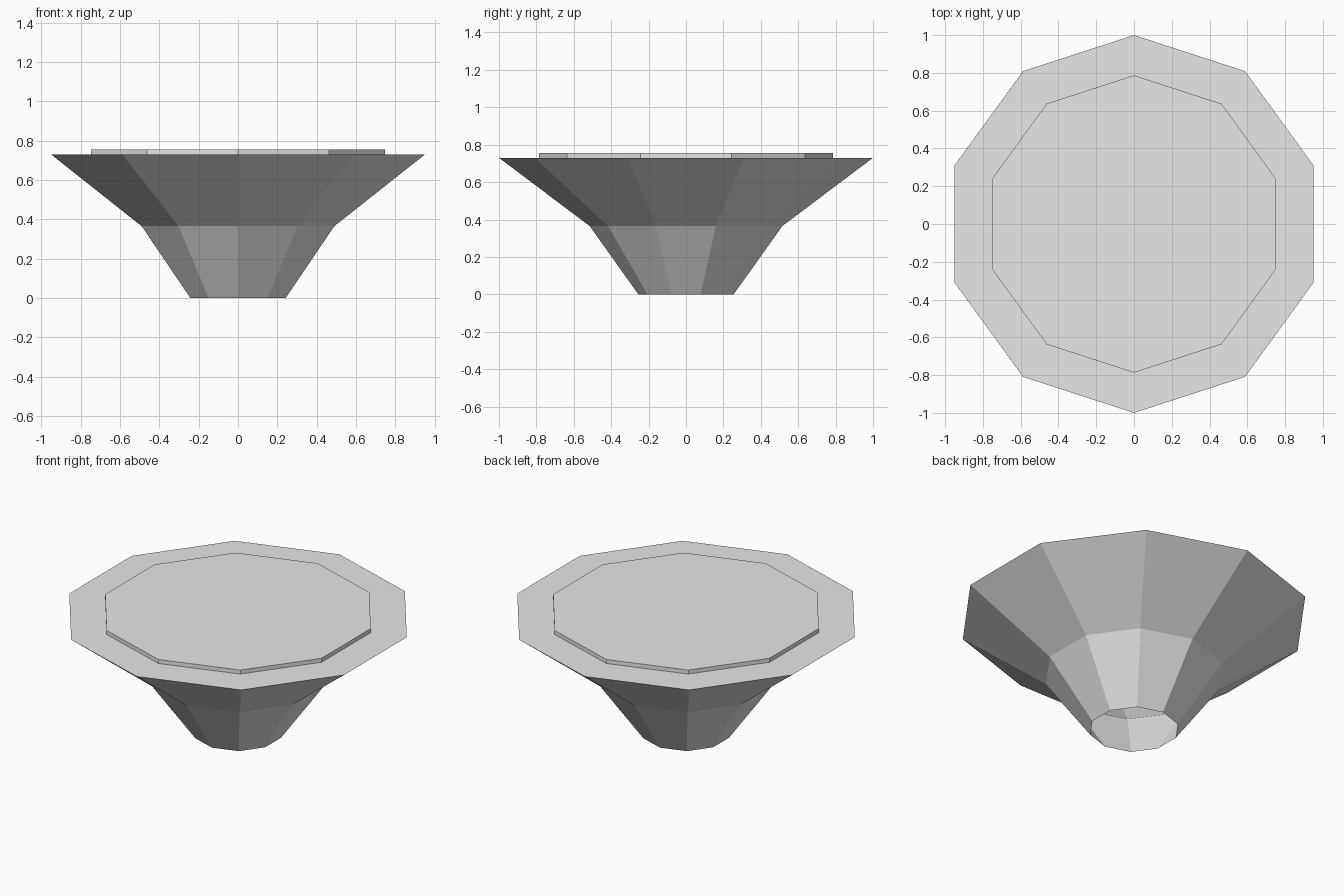
import bpy
import bmesh
from math import cos, sin, pi

SIDES = 10

cube = bpy.data.objects.get("Cube")
if cube:
    bpy.data.objects.remove(cube, do_unlink=True)

grey = bpy.data.materials.new("light grey")
grey.use_nodes = True
colour = (0.8, 0.8, 0.8, 1)
grey.diffuse_color = colour
grey.node_tree.nodes["Principled BSDF"].inputs["Base Color"].default_value = colour


def lathe(name, profile):
    """Turn (radius, height) pairs into a ten-sided shell, capped at the last ring."""
    bm = bmesh.new()
    rings = []
    for radius, z in profile:
        angles = [pi / 2 + 2 * pi * i / SIDES for i in range(SIDES)]
        rings.append([bm.verts.new((radius * cos(a), radius * sin(a), z)) for a in angles])
    for low, high in zip(rings, rings[1:]):
        for i in range(SIDES):
            j = (i + 1) % SIDES
            bm.faces.new((low[i], low[j], high[j], high[i]))
    bm.faces.new(rings[-1])
    mesh = bpy.data.meshes.new(name)
    bm.to_mesh(mesh)
    bm.free()
    mesh.materials.append(grey)
    obj = bpy.data.objects.new(name, mesh)
    bpy.context.collection.objects.link(obj)
    return obj


# Flared bowl, open at the foot, with a flat rim stepping up to a raised top
lathe("flared_pedestal", [
    (0.255, 0),
    (0.515, 0.365),
    (1.0, 0.73),
    (0.787, 0.73),
    (0.787, 0.755),
])
